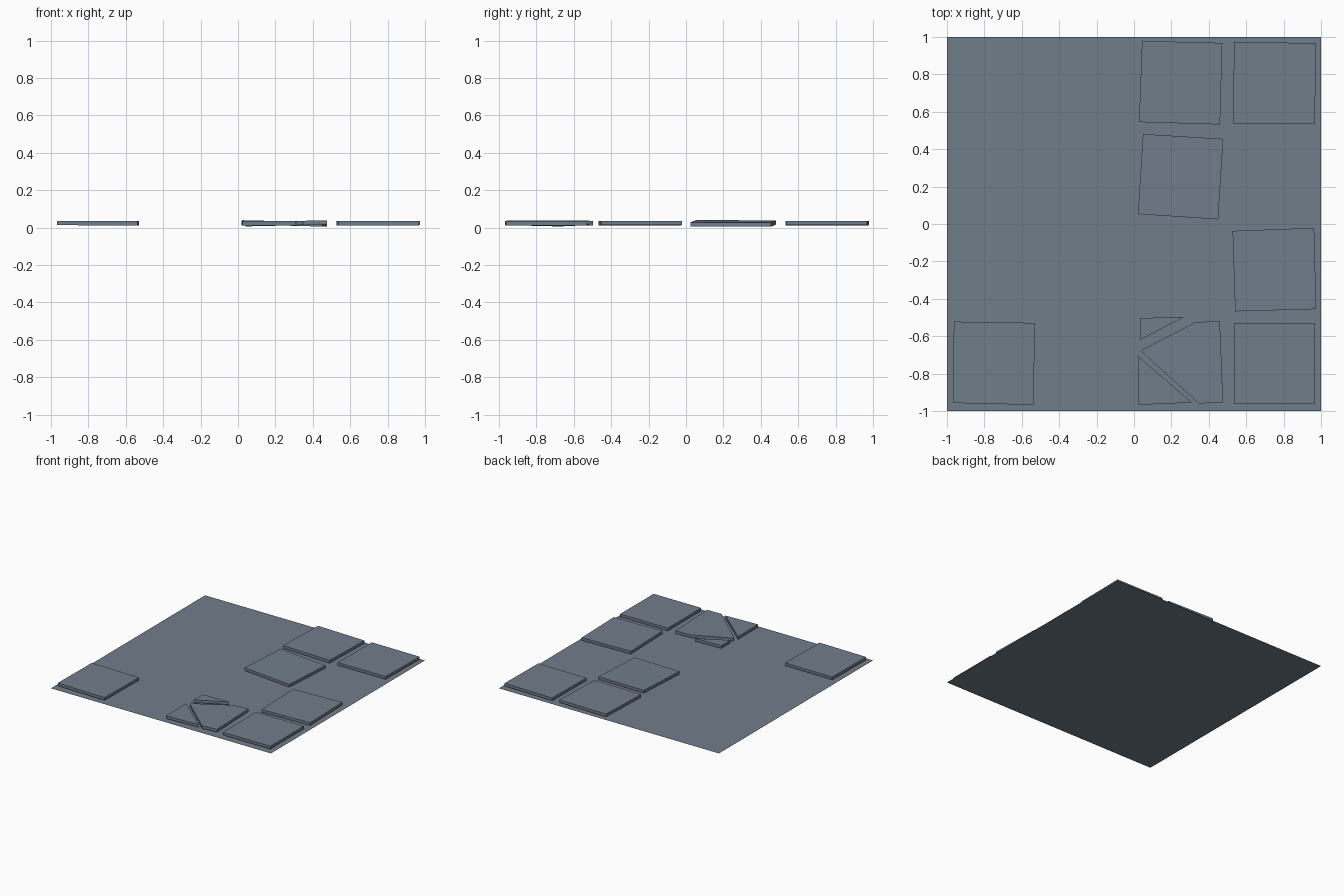
import bpy, bmesh

if "Cube" in bpy.data.objects:
    bpy.data.objects.remove(bpy.data.objects["Cube"])

stone = bpy.data.materials.new("slate_grey")
stone.diffuse_color = (0.165, 0.205, 0.26, 1)
stone.use_nodes = True
stone.node_tree.nodes["Principled BSDF"].inputs["Base Color"].default_value = stone.diffuse_color


def finish(name, bm):
    bmesh.ops.recalc_face_normals(bm, faces=bm.faces)
    me = bpy.data.meshes.new(name)
    bm.to_mesh(me)
    bm.free()
    me.materials.append(stone)
    ob = bpy.data.objects.new(name, me)
    bpy.context.collection.objects.link(ob)
    return ob


# Flat slab of given outline, slightly tilted about its centre
def tile(name, pts, slope_x=0.0, slope_y=0.0, mid=0.024, thick=0.023):
    bm = bmesh.new()
    cx = sum(p[0] for p in pts) / len(pts)
    cy = sum(p[1] for p in pts) / len(pts)

    def ring(dz):
        return [bm.verts.new((x, y, mid + dz + slope_x * (x - cx) + slope_y * (y - cy)))
                for x, y in pts]
    low, top = ring(-thick / 2), ring(thick / 2)
    bm.faces.new(top)
    bm.faces.new(low[::-1])
    n = len(pts)
    for i in range(n):
        j = (i + 1) % n
        bm.faces.new((low[i], low[j], top[j], top[i]))
    return finish(name, bm)


# Ground sheet
bm = bmesh.new()
g = bm.faces.new([bm.verts.new(p) for p in ((-1, -1, 0), (1, -1, 0), (1, 1, 0), (-1, 1, 0))])
ground = finish("ground_sheet", bm)
if ground.data.polygons[0].normal.z < 0:
    ground.data.flip_normals()

# Whole paving tiles
tile("paving_tile_back_inner", [(.043, .979), (.472, .968), (.46, .532), (.027, .545)], -.004, 0)
tile("paving_tile_back_corner", [(.535, .973), (.973, .967), (.967, .535), (.53, .537)], .004, 0)
tile("paving_tile_sunken", [(.048, .481), (.477, .455), (.45, .025), (.021, .053)], -.026, 0, .0225)
tile("paving_tile_right", [(.527, -.037), (.963, -.021), (.974, -.455), (.541, -.467)], .005, 0)
tile("paving_tile_front_corner", [(.535, -.528), (.968, -.528), (.968, -.962), (.535, -.962)])
tile("paving_tile_left_corner", [(-.963, -.522), (-.53, -.529), (-.537, -.967), (-.968, -.957)], -.003, 0)

# Broken tile: two corner shards and the main piece
tile("broken_tile_back_shard", [(.031, -.503), (.267, -.497), (.031, -.621)])
tile("broken_tile_front_shard", [(.02, -.705), (.31, -.955), (.023, -.967)])
tile("broken_tile_main", [(.04, -.674), (.327, -.526), (.459, -.518), (.476, -.953),
                          (.347, -.96), (.04, -.683)], .022, 0, .0235)
